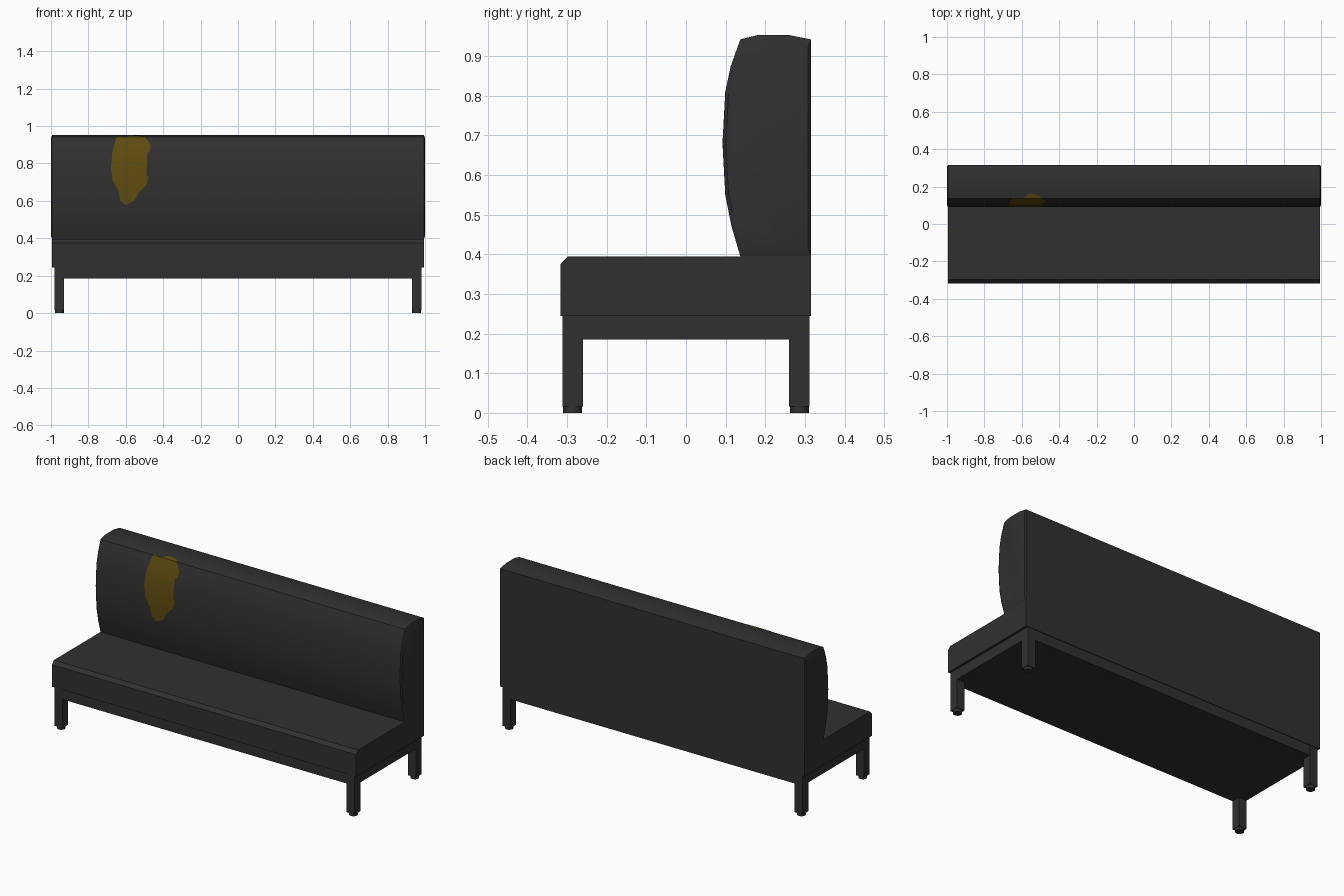
import bpy, bmesh, math
from mathutils import Vector

if "Cube" in bpy.data.objects:
    bpy.data.objects.remove(bpy.data.objects["Cube"])


def material(name, rgb):
    m = bpy.data.materials.new(name)
    m.diffuse_color = (*rgb, 1)
    m.use_nodes = True
    m.node_tree.nodes["Principled BSDF"].inputs["Base Color"].default_value = m.diffuse_color
    return m


GREY = material("charcoal upholstery", (0.03, 0.03, 0.03))
STAIN = material("mustard patch", (0.115, 0.072, 0.005))


def finish(name, bm, mat, smooth=True):
    bmesh.ops.recalc_face_normals(bm, faces=bm.faces)
    me = bpy.data.meshes.new(name)
    bm.to_mesh(me)
    bm.free()
    me.materials.append(mat)
    ob = bpy.data.objects.new(name, me)
    bpy.context.collection.objects.link(ob)
    if smooth:
        bpy.ops.object.select_all(action='DESELECT')
        bpy.context.view_layer.objects.active = ob
        ob.select_set(True)
        bpy.ops.object.shade_smooth_by_angle(angle=math.radians(30))
    return ob


def loft(name, sections, mat):
    """Bridge matching outlines (lists of points) and cap both ends."""
    bm = bmesh.new()
    rings = [[bm.verts.new(p) for p in s] for s in sections]
    n = len(rings[0])
    for a, b in zip(rings, rings[1:]):
        for i in range(n):
            j = (i + 1) % n
            bm.faces.new((a[i], a[j], b[j], b[i]))
    bm.faces.new(rings[0])
    bm.faces.new(rings[-1])
    return finish(name, bm, mat)


def box(name, x0, x1, y0, y1, z0, z1):
    outline = [(y0, z0), (y1, z0), (y1, z1), (y0, z1)]
    return loft(name, [[(x, y, z) for y, z in outline] for x in (x0, x1)], GREY)


# Side profiles (y, z)
back_front = [(0.137, 0.395), (0.115, 0.47), (0.099, 0.55), (0.092, 0.68),
              (0.099, 0.81), (0.113, 0.875), (0.137, 0.942), (0.18, 0.953)]
back_rear = [(0.26, 0.953), (0.315, 0.942)]
seat = [(0.315, 0.245), (-0.317, 0.245), (-0.317, 0.375), (-0.298, 0.395)]

# Upholstered seat and backrest
W = 0.994
loft("seat_and_backrest",
     [[(x, y, z) for y, z in back_front + back_rear + seat] for x in (-W, W)], GREY)

# Slightly padded ends of the backrest
end = back_front + back_rear + [(0.315, 0.395)]
for side, s in (("left", -1), ("right", 1)):
    sections = []
    for x, k in ((W - 0.01, 0.995), (W, 0.995), (1.0, 0.93)):
        sections.append([(s * x, 0.21 + (y - 0.21) * k, 0.67 + (z - 0.67) * k)
                         for y, z in end])
    loft(side + "_backrest_end", sections, GREY)

# Base frame, legs and round feet
box("base_frame", -0.98, 0.98, -0.311, 0.311, 0.185, 0.246)
for sx, xn in ((-1, "left"), (1, "right")):
    for sy, yn in ((-1, "front"), (1, "back")):
        cx, cy = sx * 0.955, sy * 0.286
        box(f"{yn}_{xn}_leg", cx - 0.026, cx + 0.026, cy - 0.026, cy + 0.026, 0.016, 0.246)
        ring = [(cx + 0.024 * math.cos(a), cy + 0.024 * math.sin(a))
                for a in (math.tau * i / 16 for i in range(16))]
        loft(f"{yn}_{xn}_foot", [[(x, y, z) for x, y in ring] for z in (0, 0.018)], GREY)

# Patch draped over the backrest front
outline = [(-0.65, 0.944), (-0.60, 0.941), (-0.56, 0.949), (-0.50, 0.945), (-0.485, 0.925),
           (-0.468, 0.90), (-0.47, 0.865), (-0.505, 0.845), (-0.522, 0.79), (-0.51, 0.75),
           (-0.478, 0.728), (-0.49, 0.685), (-0.53, 0.645), (-0.555, 0.60), (-0.60, 0.578),
           (-0.63, 0.60), (-0.64, 0.655), (-0.67, 0.71), (-0.68, 0.77), (-0.672, 0.86)]
bm = bmesh.new()
bm.faces.new([bm.verts.new((x, 0, z)) for x, z in outline])
bmesh.ops.triangulate(bm, faces=bm.faces)
for _, z in back_front:
    bmesh.ops.bisect_plane(bm, geom=bm.verts[:] + bm.edges[:] + bm.faces[:],
                           plane_co=(0, 0, z), plane_no=(0, 0, 1))
for v in bm.verts:
    for (y0, z0), (y1, z1) in zip(back_front, back_front[1:]):
        if z0 - 1e-5 <= v.co.z <= z1 + 1e-5:
            v.co.y = y0 + (y1 - y0) * (v.co.z - z0) / (z1 - z0)
            n = Vector((0, y1 - y0, z1 - z0)).normalized()
            v.co += Vector((0, -n.z, n.y)) * 0.002
            break
bmesh.ops.recalc_face_normals(bm, faces=bm.faces)
ob = finish("backrest_patch", bm, STAIN)
if sum(p.normal.y * p.area for p in ob.data.polygons) > 0:
    ob.data.flip_normals()
